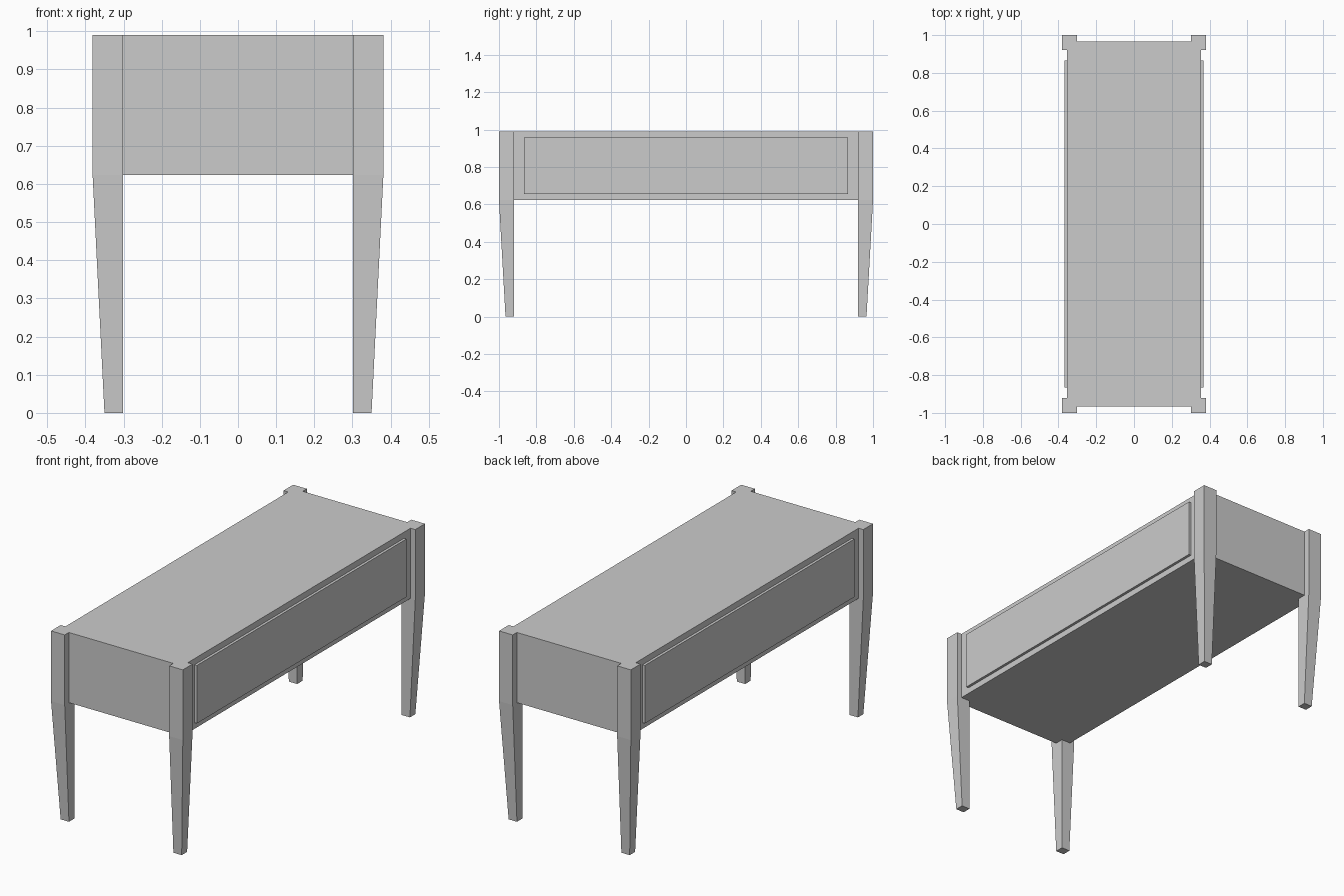
import bpy, bmesh

if "Cube" in bpy.data.objects:
    bpy.data.objects.remove(bpy.data.objects["Cube"])

TOP, APRON = 0.99, 0.623           # top surface and underside of the case
LEG_X, LEG_Y = 0.302, 0.92         # inner corner of each leg
OUT_X, OUT_Y = 0.381, 1.0          # outer corner of each leg
FOOT_X, FOOT_Y = 0.35, 0.965       # outer corner of each foot
CASE_X, CASE_Y = 0.354, 0.966      # case half sizes


def loft(name, sections):
    """Join matching point rings, given as (z, points), into a closed solid."""
    bm = bmesh.new()
    rings = [[bm.verts.new((x, y, z)) for x, y in pts] for z, pts in sections]
    n = len(rings[0])
    for low, high in zip(rings, rings[1:]):
        for i in range(n):
            j = (i + 1) % n
            bm.faces.new((low[i], low[j], high[j], high[i]))
    bm.faces.new(rings[0][::-1])
    bm.faces.new(rings[-1])
    bmesh.ops.recalc_face_normals(bm, faces=bm.faces[:])
    mesh = bpy.data.meshes.new(name)
    bm.to_mesh(mesh)
    bm.free()
    obj = bpy.data.objects.new(name, mesh)
    bpy.context.collection.objects.link(obj)
    return obj


def rect(x0, x1, y0, y1):
    return [(x0, y0), (x1, y0), (x1, y1), (x0, y1)]


# Case, with its corners notched to receive the legs
corner = [(CASE_X, LEG_Y), (LEG_X, LEG_Y), (LEG_X, CASE_Y)]
outline = []
for sx, sy in ((1, 1), (-1, 1), (-1, -1), (1, -1)):
    pts = [(sx * x, sy * y) for x, y in corner]
    outline += pts if sx * sy > 0 else pts[::-1]
loft("case", [(APRON, outline), (TOP, outline)])

# Legs: square posts beside the case, tapering on the outer faces below it
for end, sy in (("front", -1), ("back", 1)):
    for side, sx in (("left", -1), ("right", 1)):
        foot = rect(sx * LEG_X, sx * FOOT_X, sy * LEG_Y, sy * FOOT_Y)
        post = rect(sx * LEG_X, sx * OUT_X, sy * LEG_Y, sy * OUT_Y)
        loft(f"{end}_{side}_leg", [(0, foot), (APRON, post), (TOP, post)])

# Raised panels on the long sides
for side, sx in (("left", -1), ("right", 1)):
    panel = rect(sx * (CASE_X - 0.01), sx * 0.368, -0.865, 0.865)
    loft(f"{side}_panel", [(0.655, panel), (0.958, panel)])
